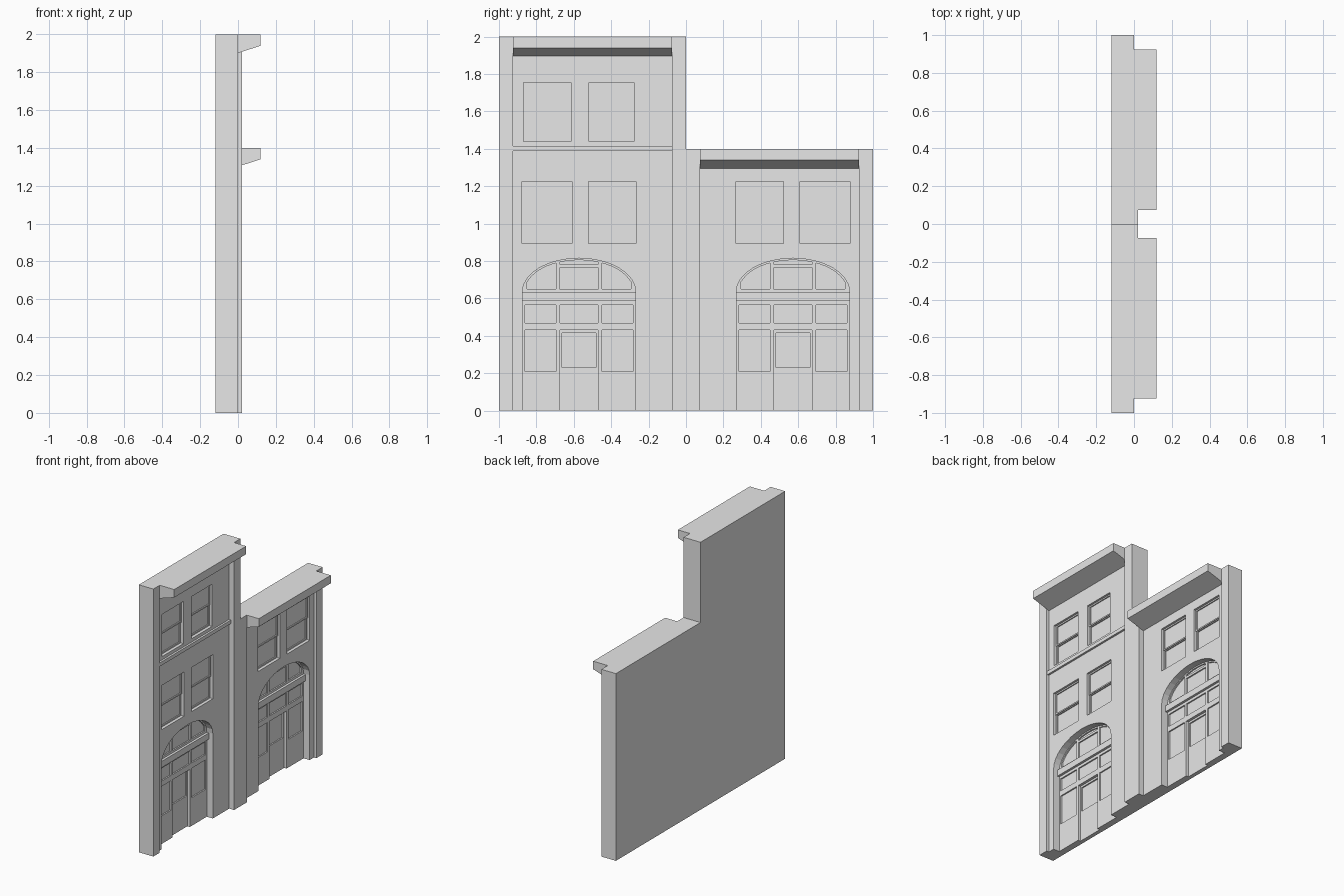
import bpy, bmesh, math

if "Cube" in bpy.data.objects:
    bpy.data.objects.remove(bpy.data.objects["Cube"], do_unlink=True)

stone = bpy.data.materials.new("pale_grey_stone")
stone.use_nodes = True
stone.diffuse_color = (0.8, 0.8, 0.8, 1)
stone.node_tree.nodes["Principled BSDF"].inputs["Base Color"].default_value = (0.8, 0.8, 0.8, 1)

BACK, WALL, EDGE, MID, FRONT = -0.12, -0.02, 0.0, 0.02, 0.12
ARCH_Y, SPRING = 0.572, 0.635


def add_prism(bm, points, x0, x1):
    """Extrude a (y, z) outline along x."""
    a = [bm.verts.new((x0, y, z)) for y, z in points]
    b = [bm.verts.new((x1, y, z)) for y, z in points]
    bm.faces.new(a)
    bm.faces.new(b[::-1])
    for i in range(len(a)):
        j = (i + 1) % len(a)
        bm.faces.new((a[j], a[i], b[i], b[j]))


def rect(y0, y1, z0, z1):
    return [(y0, z0), (y1, z0), (y1, z1), (y0, z1)]


def make(name, prisms):
    bm = bmesh.new()
    for points, x0, x1 in prisms:
        add_prism(bm, points, x0, x1)
    bmesh.ops.recalc_face_normals(bm, faces=bm.faces)
    mesh = bpy.data.meshes.new(name)
    bm.to_mesh(mesh)
    bm.free()
    mesh.materials.append(stone)
    obj = bpy.data.objects.new(name, mesh)
    bpy.context.collection.objects.link(obj)
    return obj


def box(name, x0, x1, y0, y1, z0, z1):
    return make(name, [(rect(y0, y1, z0, z1), x0, x1)])


def carve(obj, prisms):
    """Cut recesses and bake the result."""
    cutter = make("cutter", prisms)
    cutter.hide_render = True
    mod = obj.modifiers.new("recess", "BOOLEAN")
    mod.operation, mod.solver, mod.object = "DIFFERENCE", "EXACT", cutter
    graph = bpy.context.evaluated_depsgraph_get()
    baked = bpy.data.meshes.new_from_object(obj.evaluated_get(graph))
    obj.modifiers.clear()
    obj.data = baked
    bpy.data.objects.remove(cutter, do_unlink=True)


def arch_z(t, rx, rz):
    return SPRING + rz * math.sqrt(max(0, 1 - (t / rx) ** 2))


def arch_outline():
    pts = [(-0.303, -0.1), (0.303, -0.1)]
    steps = 16
    for i in range(steps + 1):
        a = math.pi * i / steps
        pts.append((0.303 * math.cos(a), SPRING + 0.18 * math.sin(a)))
    return pts


def fan_pane(t0, t1, z0):
    """Pane with a flat foot and a curved head."""
    pts = [(t0, z0), (t1, z0)]
    for i in range(7):
        t = t1 + (t0 - t1) * i / 6
        pts.append((t, arch_z(t, 0.292, 0.17)))
    return pts


def window_cuts(levels, y0, y1, z0, z1):
    mid, f = (z0 + z1) / 2 + 0.004, 0.01
    levels[0].append((rect(y0, y1, z0, z1), -0.036))
    levels[1].append((rect(y0 + f, y1 - f, mid + f / 2, z1 - f), -0.044))
    levels[1].append((rect(y0, y1, z0, mid - f / 2), -0.043))
    levels[2].append((rect(y0 + f, y1 - f, z0 + f, mid - f), -0.051))


def doorway_cuts(levels, s):
    cols = [(-0.288, -0.122), (-0.102, 0.102), (0.122, 0.288)]
    levels[0].append((arch_outline(), -0.07))
    shapes = [rect(a, b, 0.47, 0.565) for a, b in cols]
    shapes += [rect(a, b, 0.21, 0.43) for a, b in (cols[0], cols[2])]
    shapes += [fan_pane(-0.277, -0.122, 0.65), fan_pane(0.122, 0.277, 0.65)]
    shapes += [rect(-0.102, 0.102, 0.648, 0.765), fan_pane(-0.102, 0.102, 0.782)]
    levels[1] += [(p, -0.08) for p in shapes]
    levels[1].append((rect(-0.102, 0.102, -0.1, 0.43), -0.09))
    levels[2].append((rect(-0.092, 0.092, 0.23, 0.415), -0.1))
    # move the doorway group into place
    for group, start in zip(levels, (0, 0, 0)):
        group[:] = [([(y + s * ARCH_Y, z) for y, z in p], d) for p, d in group]


def building(side, s, height, window_rows):
    def span(a, b):
        return sorted((s * a, s * b))

    # wall with carved doorway and windows
    wall = box(side + "_wall", BACK, WALL, *span(0.075, 0.925), 0, height)
    levels = [[], [], []]
    doorway_cuts(levels, s)
    for z0, z1, columns in window_rows:
        for a, b in columns:
            window_cuts(levels, *span(a, b), z0, z1)
    for group in levels:
        carve(wall, [(p, depth, 0.2) for p, depth in group])

    # transom bar above the door
    box(side + "_transom", -0.075, -0.052, *span(0.27, 0.874), 0.585, 0.632)

    # pilasters at the outer edge and at the party wall
    box(side + "_outer_pilaster", BACK, EDGE, *span(0.925, 1.0), 0, height)
    box(side + "_party_pilaster", BACK, MID, *span(0, 0.075), 0, height)

    # cornice with a sloping soffit
    y0, y1 = span(0.075, 0.925)
    profile = [(WALL, height), (FRONT, height), (FRONT, height - 0.06), (WALL, height - 0.105)]
    bm = bmesh.new()
    a = [bm.verts.new((x, y0, z)) for x, z in profile]
    b = [bm.verts.new((x, y1, z)) for x, z in profile]
    bm.faces.new(a)
    bm.faces.new(b[::-1])
    for i in range(4):
        j = (i + 1) % 4
        bm.faces.new((a[j], a[i], b[i], b[j]))
    bmesh.ops.recalc_face_normals(bm, faces=bm.faces)
    mesh = bpy.data.meshes.new(side + "_cornice")
    bm.to_mesh(mesh)
    bm.free()
    mesh.materials.append(stone)
    bpy.context.collection.objects.link(bpy.data.objects.new(side + "_cornice", mesh))


first_floor = (0.895, 1.225, [(0.267, 0.522), (0.61, 0.876)])
second_floor = (1.44, 1.755, [(0.277, 0.519), (0.616, 0.87)])
building("tall_house", -1, 2.0, [first_floor, second_floor])
building("low_house", 1, 1.4, [first_floor])

# string course between the upper floors
box("string_course", WALL - 0.01, -0.005, -0.925, -0.075, 1.388, 1.415)
